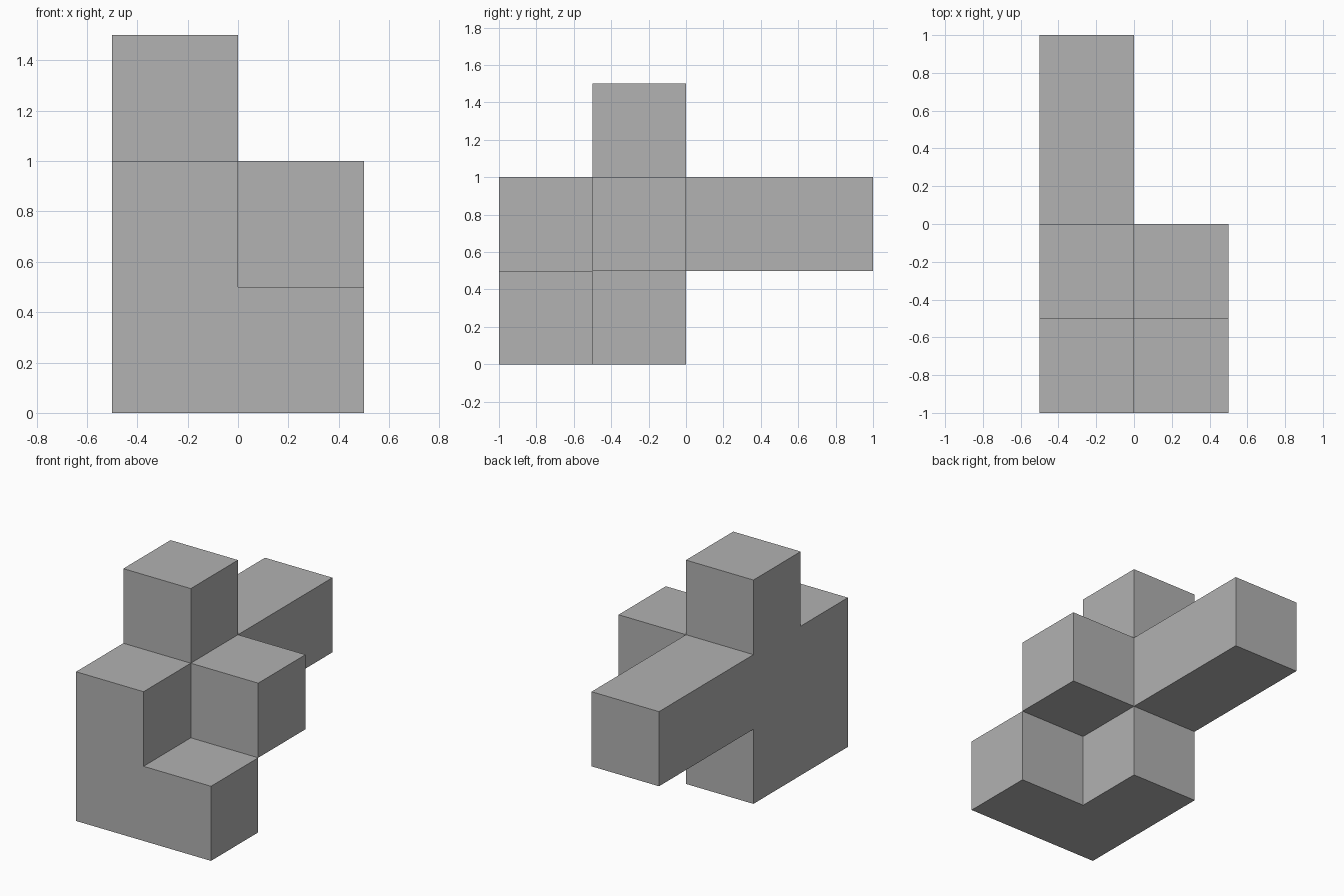
import bpy
import bmesh
from mathutils import Vector

default = bpy.data.objects.get("Cube")
if default:
    bpy.data.objects.remove(default, do_unlink=True)

UNIT = 0.5
ORIGIN = Vector((-0.5, -1.0, 0.0))

# Unit cells of the interlocking block, grouped by part
parts = {
    "wall": [(0, 0, 0), (0, 0, 1), (0, 1, 0), (0, 1, 1)],
    "front_foot": [(1, 0, 0)],
    "side_knob": [(1, 1, 1)],
    "top_knob": [(0, 1, 2)],
    "back_arm": [(0, 2, 1), (0, 3, 1)],
}
cells = {c for group in parts.values() for c in group}

grey = bpy.data.materials.new("plain grey")
grey.use_nodes = True
colour = (0.445, 0.445, 0.445, 1)
grey.diffuse_color = colour
grey.node_tree.nodes["Principled BSDF"].inputs["Base Color"].default_value = colour


def add_side(bm, cell, axis, sign):
    """Add one outward-facing square of a cell."""
    n = Vector((0, 0, 0))
    n[axis] = sign
    u = Vector((0, 0, 0))
    u[(axis + 1) % 3] = 1
    v = n.cross(u)
    centre = Vector(cell) + Vector((0.5, 0.5, 0.5)) + n / 2
    corners = [centre + (u * a + v * b) / 2 for a, b in ((-1, -1), (1, -1), (1, 1), (-1, 1))]
    bm.faces.new([bm.verts.new(ORIGIN + p * UNIT) for p in corners])


# Outer skin only: a side is kept where no neighbouring cell covers it
bm = bmesh.new()
for cell in sorted(cells):
    for axis in range(3):
        for sign in (-1, 1):
            neighbour = list(cell)
            neighbour[axis] += sign
            if tuple(neighbour) not in cells:
                add_side(bm, cell, axis, sign)

# Weld the squares and merge flat neighbours into whole faces
bmesh.ops.remove_doubles(bm, verts=bm.verts, dist=0.001)
bmesh.ops.dissolve_limit(bm, angle_limit=0.01, verts=bm.verts, edges=bm.edges)

mesh = bpy.data.meshes.new("interlocking_block")
bm.to_mesh(mesh)
bm.free()
mesh.materials.append(grey)
block = bpy.data.objects.new("interlocking_block", mesh)
bpy.context.collection.objects.link(block)
